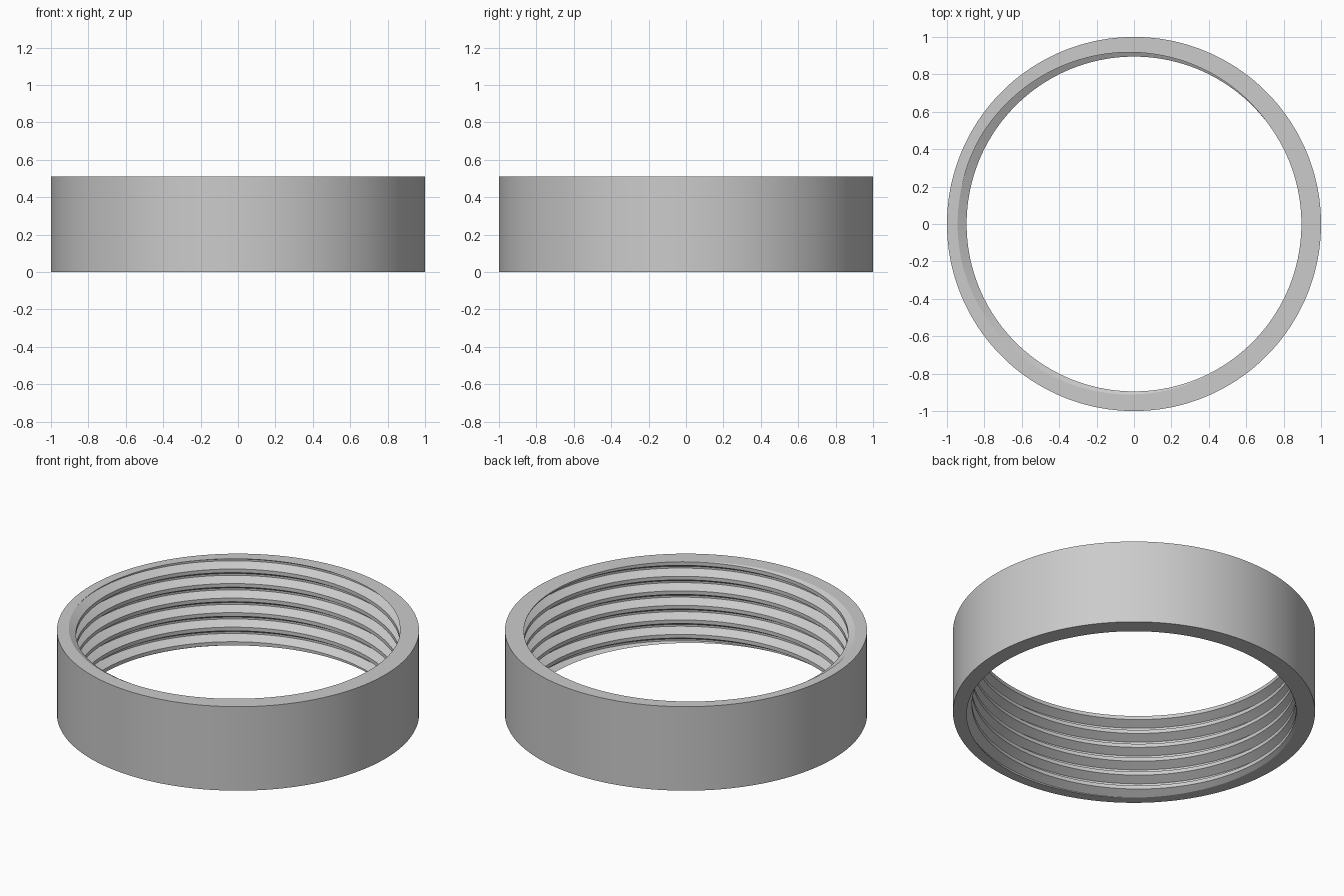
import bpy, bmesh, math

if "Cube" in bpy.data.objects:
    bpy.data.objects.remove(bpy.data.objects["Cube"])

HEIGHT, OUTER_R = 0.512, 1.0
MINOR_R, PITCH = 0.895, 0.0886
MAJOR_R = MINOR_R + 0.541 * PITCH
CREST_ANGLE = math.radians(-7.5)     # where the crest meets the top rim
SEGMENTS = 180
# one thread period: (fraction of pitch, radius), starting at the crest middle
PROFILE = [(-0.125, MINOR_R), (0.125, MINOR_R),
           (0.4375, MAJOR_R), (0.5625, MAJOR_R), (0.875, MINOR_R)]


def thread_radius(phase):
    """Radius of the trapezoid thread at a phase measured in pitches."""
    f = (phase + 0.125) % 1.0 - 0.125
    for (a, ra), (b, rb) in zip(PROFILE, PROFILE[1:]):
        if f <= b:
            return ra + (rb - ra) * (f - a) / (b - a)
    return MINOR_R


def section(angle):
    """Closed radial cross-section (radius, z) of the ring at an angle."""
    turn = (angle - CREST_ANGLE) / math.tau
    points = [(OUTER_R, 0.0)]
    for k in range(-9, 4):
        for f, _ in PROFILE[:4]:
            z = HEIGHT + PITCH * (turn + k + f)
            z = min(max(z, 0.0), HEIGHT)
            points.append((thread_radius((z - HEIGHT) / PITCH - turn), z))
    points.append((OUTER_R, HEIGHT))
    return points


# threaded ring: sweep the section round the axis, then weld the seam
bm = bmesh.new()
columns = []
for i in range(SEGMENTS + 1):
    a = math.tau * i / SEGMENTS
    columns.append([bm.verts.new((r * math.cos(a), r * math.sin(a), z))
                    for r, z in section(a)])
for c, d in zip(columns, columns[1:]):
    n = len(c)
    for j in range(n):
        k = (j + 1) % n
        bm.faces.new((c[j], c[k], d[k], d[j]))
bmesh.ops.remove_doubles(bm, verts=bm.verts, dist=1e-5)
bmesh.ops.recalc_face_normals(bm, faces=bm.faces)

mesh = bpy.data.meshes.new("threaded_ring")
bm.to_mesh(mesh)
bm.free()
ring = bpy.data.objects.new("threaded_ring", mesh)
bpy.context.collection.objects.link(ring)

grey = bpy.data.materials.new("light_grey")
grey.diffuse_color = (0.6, 0.6, 0.6, 1.0)
grey.use_nodes = True
grey.node_tree.nodes["Principled BSDF"].inputs["Base Color"].default_value = grey.diffuse_color
mesh.materials.append(grey)

# smooth round the ring, crisp on rims and thread edges
bpy.context.view_layer.objects.active = ring
ring.select_set(True)
bpy.ops.object.shade_smooth_by_angle(angle=math.radians(30))
